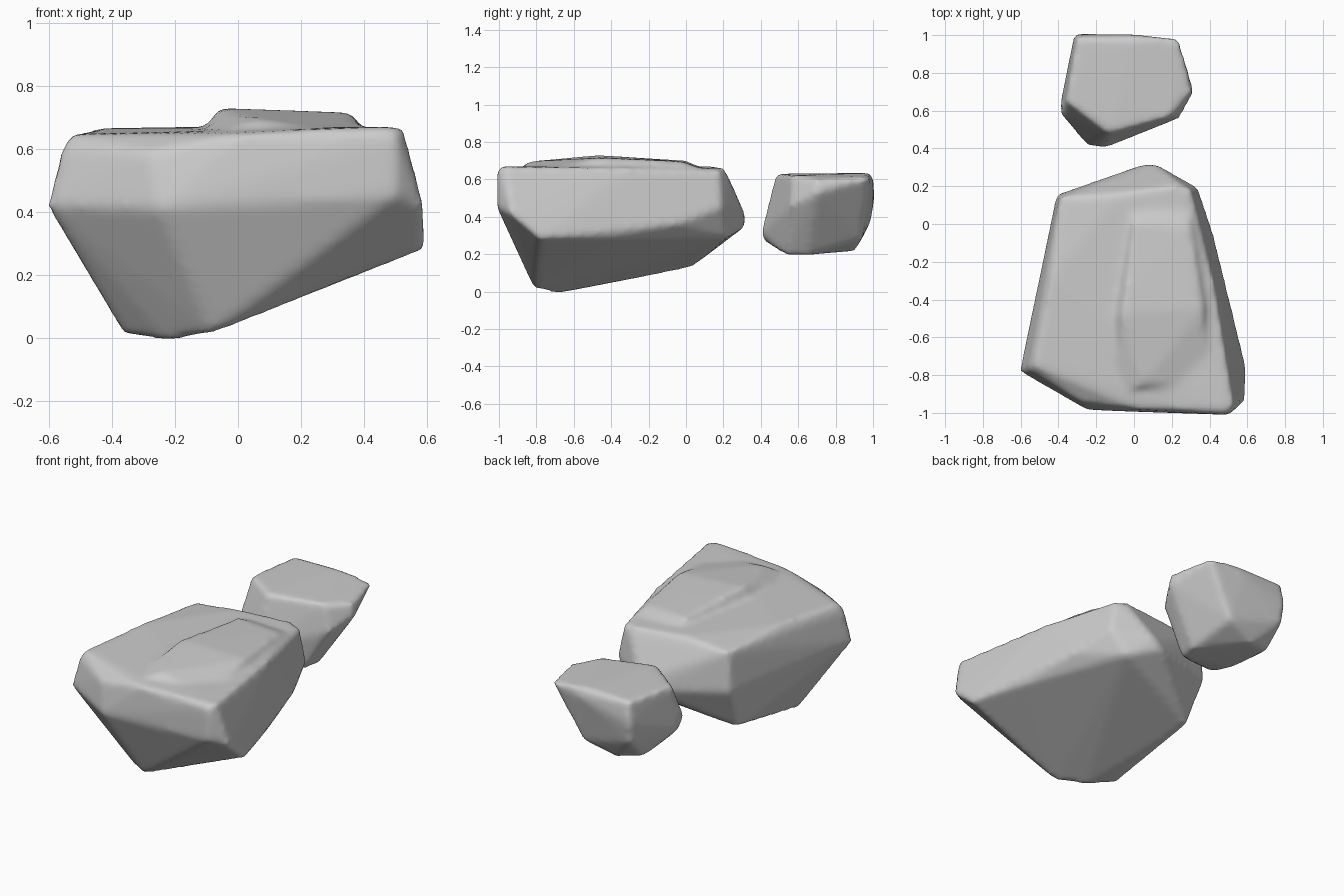
import bpy, bmesh

if "Cube" in bpy.data.objects:
    bpy.data.objects.remove(bpy.data.objects["Cube"], do_unlink=True)

stone = bpy.data.materials.new("stone grey")
stone.use_nodes = True
grey = (0.6, 0.6, 0.6, 1)
stone.diffuse_color = grey
stone.node_tree.nodes["Principled BSDF"].inputs["Base Color"].default_value = grey


def make_rock(name, chunks):
    """Fuse convex chunks into one stone and weather its edges."""
    bm = bmesh.new()
    for chunk in chunks:
        verts = [bm.verts.new(p) for p in chunk]
        hull = bmesh.ops.convex_hull(bm, input=verts)
        spare = {v for v in hull["geom_interior"] + hull["geom_unused"]
                 if isinstance(v, bmesh.types.BMVert)}
        bmesh.ops.delete(bm, geom=list(spare), context="VERTS")
    bmesh.ops.recalc_face_normals(bm, faces=bm.faces)
    mesh = bpy.data.meshes.new(name)
    bm.to_mesh(mesh)
    bm.free()
    mesh.materials.append(stone)
    rock = bpy.data.objects.new(name, mesh)
    bpy.context.collection.objects.link(rock)
    remesh = rock.modifiers.new("fuse", "REMESH")
    remesh.mode = "VOXEL"
    remesh.voxel_size = 0.02
    remesh.use_smooth_shade = True
    soften = rock.modifiers.new("weather", "SMOOTH")
    soften.factor = 0.5
    soften.iterations = 6


# Large boulder: wedge-shaped body with a rear nose, and a low crest on top
body = [
    (-.53, -.75, .645), (-.56, -.77, .6), (-.28, -.945, .59), (.03, -.98, .65),
    (.48, -.99, .67), (.525, -.96, .665), (.42, -.3, .66), (.3, .18, .65),
    (-.1, .15, .67), (-.39, .14, .64), (-.44, -.3, .665),
    (-.605, -.78, .42), (-.25, -.985, .41), (.5, -1.01, .64), (.5, -1.01, .45),
    (.593, -.93, .41), (.6, -.78, .285), (.42, -.05, .36), (.34, .19, .45),
    (-.41, .155, .4), (-.45, -.1, .38), (-.36, -.6, .01), (-.22, -.7, -.01),
    (-.08, -.81, .015), (-.375, .03, .13), (-.1, .1, .2), (.48, -.4, .28),
    (.06, .32, .35), (.11, .32, .41), (.22, .235, .6), (.22, .2, .66), (.24, .22, .29),
]
crest = [
    (-.06, -.47, .73), (.36, -.45, .715), (.05, -.85, .695), (0, 0, .7), (.3, -.02, .695),
    (-.12, -.5, .64), (.41, -.42, .64), (-.1, -.9, .63), (.4, -.85, .64),
    (0, .12, .64), (.28, .12, .64),
]
make_rock("large_boulder", [body, crest])

# Small boulder: flat top, overhanging back corner and tapered underside
small = [
    (-.3, .99, .63), (0, .99, .635), (.24, .98, .61), (.3, .7, .6), (.2, .57, .62),
    (-.13, .48, .63), (-.36, .65, .62), (.32, .7, .53), (.24, .56, .46), (-.315, 1.008, .5),
    (0, 1.005, .57), (-.16, .4, .31), (-.25, .415, .27), (-.39, .58, .42), (-.39, .64, .35),
    (-.31, .99, .38), (-.3, .85, .24), (-.28, .56, .25), (.08, .53, .195), (.1, .65, .195),
    (-.15, .9, .215), (.05, .94, .28),
]
make_rock("small_boulder", [small])
